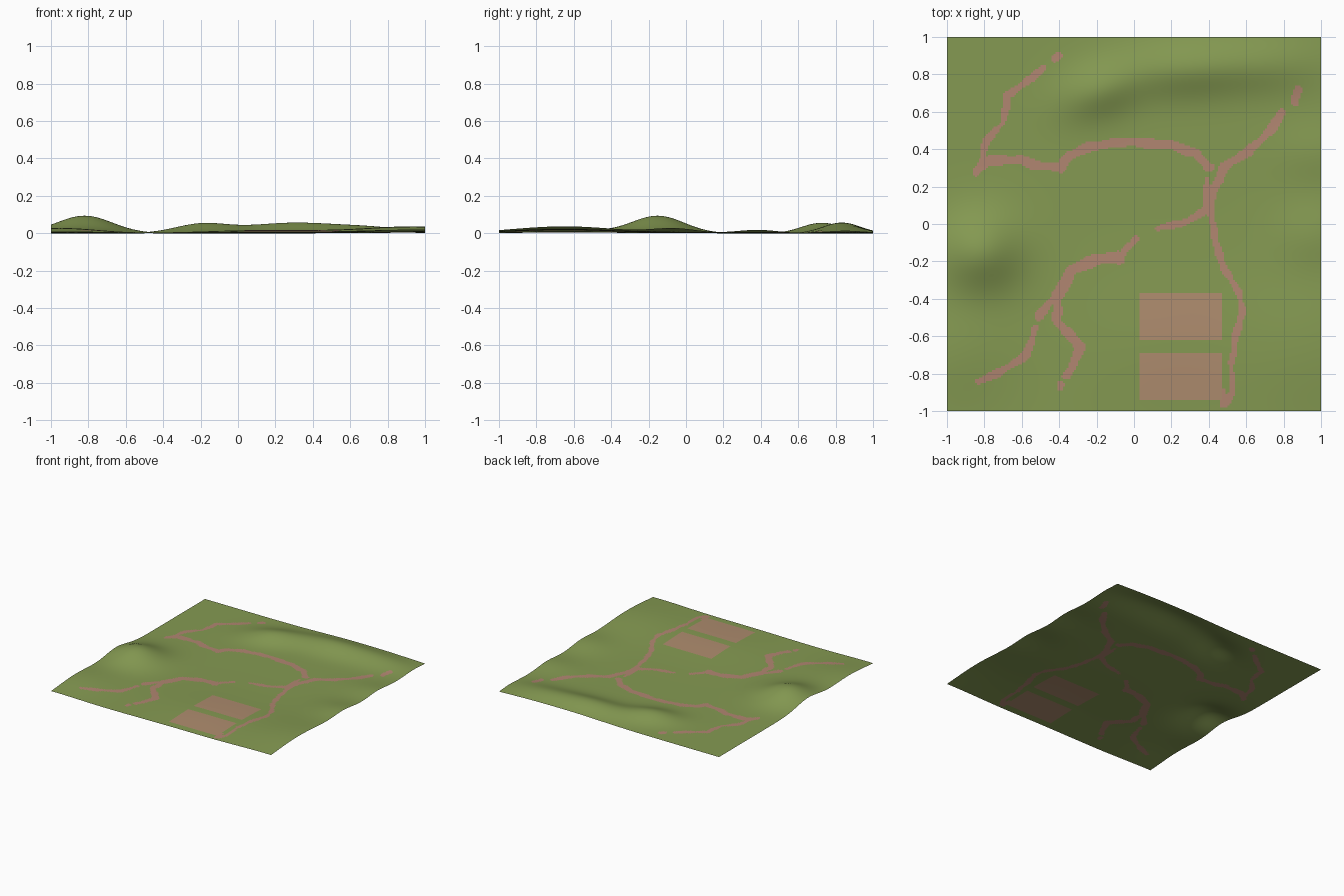
import bpy, bmesh, math
from mathutils import Vector

N = 200            # grid cells per side (1 cell = 0.01 units)

# Hills: x, y, height, spread in x, spread in y, rotation in radians
HILLS = [
    (-0.82, -0.15, 0.093, 0.15, 0.14, 0.25),   # steep west hill
    (-0.19, 0.71, 0.050, 0.15, 0.095, 0.3),    # north ridge, west end
    (0.28, 0.83, 0.054, 0.24, 0.10, 0.05),     # north ridge, middle
    (0.72, 0.85, 0.028, 0.20, 0.10, 0.0),      # north ridge, east end
    (0.98, 0.38, 0.018, 0.16, 0.11, 0.0),      # east bumps
    (0.96, -0.06, 0.024, 0.14, 0.12, 0.0),
    (0.95, -0.65, 0.036, 0.28, 0.28, 0.0),
    (-0.95, -0.68, 0.028, 0.20, 0.20, 0.0),    # gentle south swells
    (0.15, -0.65, 0.017, 0.32, 0.25, 0.0),
]

# Worn paths: half width, then points
NORTH_PATHS = [
    (0.018, [(-0.40, 0.90), (-0.43, 0.88)]),
    (0.018, [(-0.48, 0.84), (-0.60, 0.74), (-0.68, 0.68), (-0.70, 0.54),
             (-0.79, 0.45), (-0.81, 0.36), (-0.84, 0.27)]),
    (0.025, [(-0.83, 0.29), (-0.78, 0.34), (-0.60, 0.34), (-0.50, 0.31),
             (-0.39, 0.30), (-0.35, 0.36), (-0.25, 0.41), (-0.03, 0.44),
             (0.20, 0.42), (0.33, 0.38), (0.40, 0.30)]),
    (0.019, [(0.88, 0.72), (0.86, 0.65)]),
    (0.023, [(0.79, 0.60), (0.75, 0.52), (0.60, 0.38), (0.49, 0.31),
             (0.43, 0.20), (0.41, 0.08)]),
    (0.018, [(0.39, 0.24), (0.39, 0.08), (0.28, 0.01), (0.13, -0.02)]),
]
SOUTH_PATHS = [
    (0.018, [(0.41, 0.08), (0.44, -0.10), (0.48, -0.23), (0.56, -0.36),
             (0.585, -0.47), (0.54, -0.60), (0.52, -0.75), (0.53, -0.90),
             (0.48, -0.96), (0.47, -0.90)]),
    (0.017, [(0.01, -0.08), (-0.06, -0.16)]),
    (0.031, [(-0.08, -0.18), (-0.20, -0.19), (-0.33, -0.25), (-0.41, -0.38)]),
    (0.022, [(-0.41, -0.38), (-0.51, -0.49)]),
    (0.026, [(-0.41, -0.40), (-0.41, -0.52), (-0.29, -0.66), (-0.33, -0.76)]),
    (0.020, [(-0.33, -0.76), (-0.36, -0.81)]),
    (0.016, [(-0.39, -0.86), (-0.40, -0.88)]),
    (0.021, [(-0.53, -0.56), (-0.57, -0.70), (-0.70, -0.78), (-0.83, -0.84)]),
]
# Rectangular fields: x0, x1, y0, y1
FIELDS = [(0.03, 0.47, -0.62, -0.37), (0.03, 0.47, -0.94, -0.69)]


def height(x, y):
    z = 0.003
    for hx, hy, h, sx, sy, rot in HILLS:
        c, s = math.cos(rot), math.sin(rot)
        u = ((x - hx) * c + (y - hy) * s) / sx
        v = (-(x - hx) * s + (y - hy) * c) / sy
        z += h * math.exp(-0.5 * (u * u + v * v))
    return z


SEGMENTS = [(a, b, w) for w, pts in NORTH_PATHS + SOUTH_PATHS
            for a, b in zip(pts, pts[1:])]


def on_path(x, y):
    wobble = 0.004 * math.sin(37 * x + 11 * y) + 0.003 * math.sin(53 * y - 20 * x)
    for (ax, ay), (bx, by), w in SEGMENTS:
        dx, dy = bx - ax, by - ay
        t = ((x - ax) * dx + (y - ay) * dy) / (dx * dx + dy * dy)
        t = min(1.0, max(0.0, t))
        if math.hypot(x - ax - t * dx, y - ay - t * dy) < w + wobble:
            return True
    return False


def in_field(x, y):
    return any(x0 < x < x1 and y0 < y < y1 for x0, x1, y0, y1 in FIELDS)


def material(name, rgb):
    m = bpy.data.materials.new(name)
    lin = [((c / 255 + 0.055) / 1.055) ** 2.4 for c in rgb]
    m.diffuse_color = (*lin, 1)
    return m


# Terrain sheet
bm = bmesh.new()
bmesh.ops.create_grid(bm, x_segments=N, y_segments=N, size=1)
for v in bm.verts:
    v.co.z = height(v.co.x, v.co.y)
low = min(v.co.z for v in bm.verts)
for v in bm.verts:
    v.co.z -= low

# Paint fields and paths on the sheet
for f in bm.faces:
    c = f.calc_center_median()
    f.smooth = True
    f.material_index = 2 if in_field(c.x, c.y) else 1 if on_path(c.x, c.y) else 0

mesh = bpy.data.meshes.new("terrain")
bm.to_mesh(mesh)
bm.free()
for name, rgb in [("grass green", (133, 154, 82)),
                  ("path clay", (177, 134, 113)),
                  ("field earth", (174, 140, 110))]:
    mesh.materials.append(material(name, rgb))
terrain = bpy.data.objects.new("terrain", mesh)
bpy.context.collection.objects.link(terrain)
